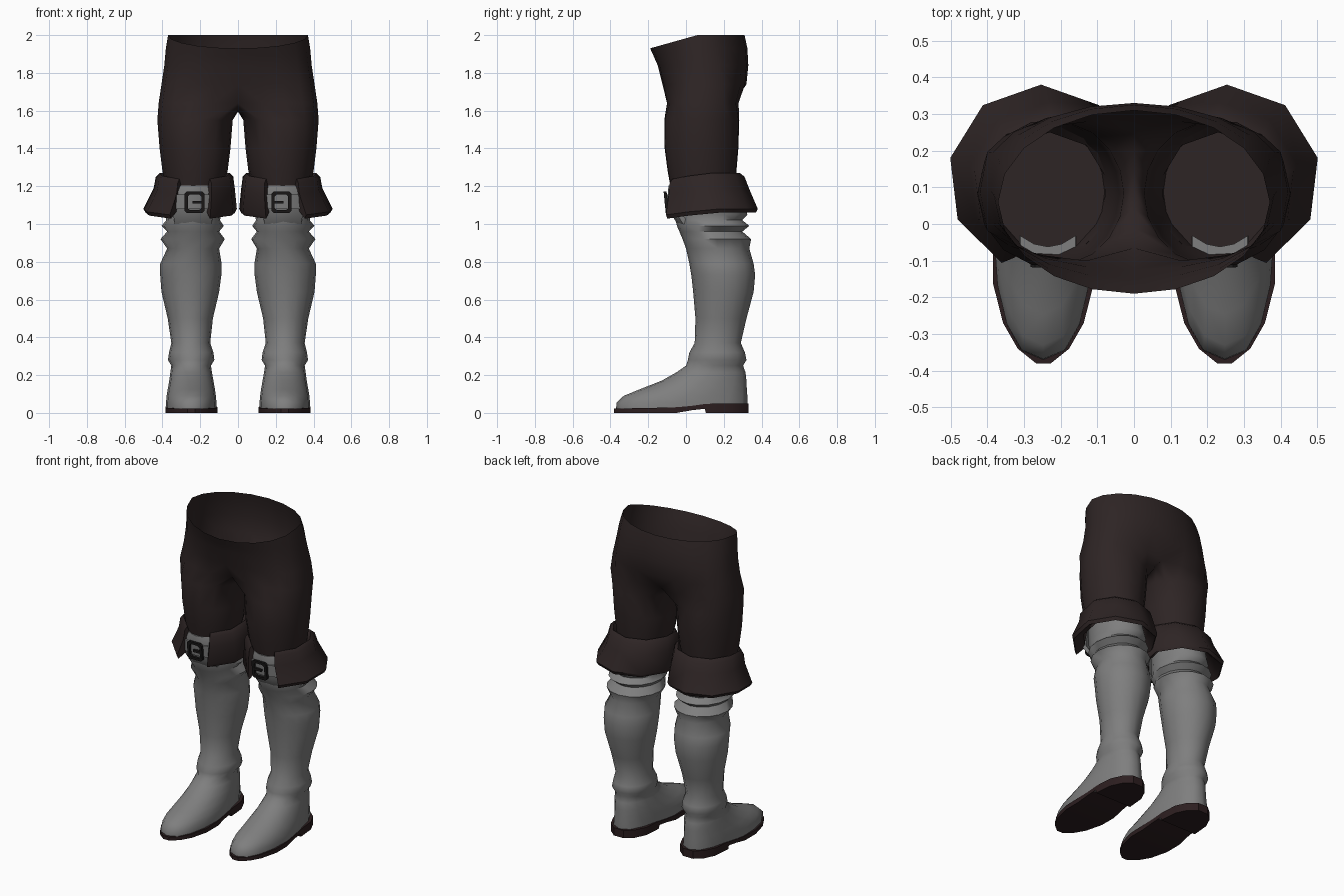
import bpy, bmesh, math
from math import sin, cos, pi, radians

if "Cube" in bpy.data.objects:
    bpy.data.objects.remove(bpy.data.objects["Cube"])


def material(name, rgb):
    m = bpy.data.materials.new(name)
    m.diffuse_color = (*rgb, 1)
    m.use_nodes = True
    m.node_tree.nodes["Principled BSDF"].inputs["Base Color"].default_value = m.diffuse_color
    return m


CLOTH = material("dark brown cloth", (0.027, 0.018, 0.018))
LEATHER = material("grey leather", (0.21, 0.21, 0.21))
SOLE = material("dark red brown sole", (0.025, 0.013, 0.014))
METAL = material("black metal", (0.010, 0.009, 0.009))


def finish(name, bm, mat, angle=45, merge=False):
    """Turn a bmesh of the +x side into a mirrored, shaded object."""
    bmesh.ops.recalc_face_normals(bm, faces=bm.faces)
    me = bpy.data.meshes.new(name)
    bm.to_mesh(me)
    bm.free()
    me.materials.append(mat)
    ob = bpy.data.objects.new(name, me)
    bpy.context.collection.objects.link(ob)
    mod = ob.modifiers.new("mirror", 'MIRROR')
    mod.use_mirror_merge = merge
    bpy.ops.object.select_all(action='DESELECT')
    ob.select_set(True)
    bpy.context.view_layer.objects.active = ob
    bpy.ops.object.shade_smooth_by_angle(angle=radians(angle))
    return ob


def oval(z, x0, x1, y0, y1, angles, yc=None, p=1.0):
    """Oval section in its bounds; angle 0 is the front, 90 the outer side."""
    yc = (y0 + y1) / 2 if yc is None else yc
    pts = []
    for a in angles:
        s, c = sin(radians(a)), cos(radians(a))
        x = (x0 + x1) / 2 + (x1 - x0) / 2 * math.copysign(abs(s) ** p, s)
        y = yc - c * ((yc - y0) if c > 0 else (y1 - yc))
        pts.append((x, y, z))
    return pts


def skin(bm, rings, closed=True):
    """Join rings of equal length with quads."""
    for a, b in zip(rings, rings[1:]):
        n = len(a)
        for i in range(n if closed else n - 1):
            j = (i + 1) % n
            bm.faces.new((a[i], a[j], b[j], b[i]))


def add(bm, pts):
    return [bm.verts.new(p) for p in pts]


# Trousers: open hip arcs that split into closed leg rings at the crotch
bm = bmesh.new()
hips = []
for z, w, yf, yb, p in [(2.0, .37, -.19, .31, 1), (1.93, .382, -.172, .325, .95),
                        (1.84, .39, -.150, .33, .85), (1.74, .405, -.125, .32, .7),
                        (1.64, .42, -.105, .283, .5)]:
    arc = []
    for k in range(11):
        s, c = sin(pi * k / 10), cos(pi * k / 10)
        y = (yf + yb) / 2 - (yb - yf) / 2 * math.copysign(abs(c) ** p, c)
        dip = .07 * max(0, c) * max(0, (z - 1.84) / .16)
        if z < 1.7 and k in (0, 10):
            y += .04 if k == 0 else -.03
        arc.append((0 if k in (0, 10) else w * s, y, z - dip))
    hips.append(add(bm, arc))
skin(bm, hips, closed=False)
front, back = hips[-1][0].co.y, hips[-1][10].co.y
inner = [(0, back + (front - back) * i / 6, 1.64 - .045 * sin(pi * i / 6))
         for i in range(1, 6)]
legs = [hips[-1] + add(bm, inner)]
turn = [-35 + 25 * k for k in range(11)] + [215 + 110 * i / 6 for i in range(1, 6)]
for s in [(1.55, .028, .427, -.118, .285), (1.4, .040, .415, -.116, .28),
          (1.28, .055, .40, -.10, .27), (1.2, .08, .385, -.085, .26)]:
    legs.append(add(bm, oval(*s, turn)))
skin(bm, legs)
bm.faces.new(legs[-1])
finish("trousers", bm, CLOTH, 60, merge=True)

# Cuffs: a folded flaring band, open at the front
bm = bmesh.new()
turn = [25 + 310 * k / 8 for k in range(9)]
rings = []
for s in [(1.22, .07, .39, -.075, .25), (1.27, .04, .42, -.09, .285),
          (1.25, .02, .44, -.105, .31), (1.19, .012, .452, -.112, .333),
          (1.08, .0, .507, -.130, .38), (1.06, .01, .495, -.122, .37),
          (1.10, .06, .43, -.08, .33)]:
    pts = oval(*s, turn)
    rings.append(add(bm, [(x, y, z - .035 * max(0, cos(radians(a))))
                          for (x, y, z), a in zip(pts, turn)]))
skin(bm, rings + [rings[0]], closed=False)
bm.faces.new([r[0] for r in rings])
bm.faces.new([r[-1] for r in rings])
finish("cuffs", bm, CLOTH, 40)

# Boots: wrinkled shaft flowing into a pointed foot
bm = bmesh.new()
turn = [22.5 * k for k in range(16)]
shaft = [(1.15, .10, .38, -.07, .30), (1.05, .09, .385, -.06, .325),
         (1.02, .095, .38, -.055, .298), (.99, .075, .405, -.048, .335),
         (.96, .10, .375, -.035, .298), (.92, .07, .41, -.018, .345),
         (.87, .10, .375, .0, .335), (.79, .087, .412, .018, .358),
         (.73, .088, .412, .028, .366), (.64, .10, .405, .038, .358),
         (.5, .133, .372, .05, .32), (.37, .147, .353, .046, .29),
         (.32, .13, .365, .018, .312), (.28, .125, .371, .01, .32),
         (.25, .143, .353, .0, .302)]
foot = [(.215, .138, .358, -.05, .315, .13, 1.0), (.17, .130, .364, -.13, .32, .10, 1.0),
        (.125, .122, .372, -.245, .322, .05, .95), (.09, .117, .378, -.33, .325, .0, .9),
        (.055, .114, .381, -.368, .326, -.04, .85), (.02, .114, .381, -.37, .326, -.04, .85)]
rings = [add(bm, oval(*s, turn)) for s in shaft]
rings += [add(bm, oval(*s[:5], turn, s[5], s[6])) for s in foot]
skin(bm, rings)
bm.faces.new(rings[0])
bm.faces.new(rings[-1])
finish("boots", bm, LEATHER, 60)

# Soles: slabs along the foot with a raised arch and a heel block
bm = bmesh.new()
rings = []
for y, w, top, low in [(-.38, .02, .022, 0), (-.34, .07, .023, 0), (-.27, .11, .025, 0),
                       (-.16, .138, .027, 0), (-.05, .138, .030, 0), (.03, .132, .037, .014),
                       (.10, .128, .047, .022), (.105, .128, .048, 0), (.22, .118, .05, 0),
                       (.29, .085, .05, 0), (.332, .035, .05, 0)]:
    rings.append(add(bm, [(.247 + sx * w, y, z)
                          for sx, z in ((-1, low), (1, low), (1, top), (-1, top))]))
skin(bm, rings)
bm.faces.new(rings[0])
bm.faces.new(rings[-1])
finish("soles", bm, SOLE, 30)


def curved_plate(name, mat, levels, thick):
    """Bowed plate from (z, x0, x1, y) levels, standing before the knee."""
    bm = bmesh.new()
    rows = []
    for z, x0, x1, y in levels:
        us = [i / 4 for i in range(5)]
        fr = [(x0 + (x1 - x0) * u, y + .12 * (u - .5) ** 2, z) for u in us]
        rows.append(add(bm, fr + [(x, yy + thick, z) for x, yy, z in fr[::-1]]))
    skin(bm, rows)
    bm.faces.new(rows[0])
    bm.faces.new(rows[-1])
    return finish(name, bm, mat, 40)


# Knee tongues and the straps across them
curved_plate("knee_tongues", LEATHER, [(1.205, .16, .31, -.092), (1.17, .145, .325, -.096),
                                       (1.06, .13, .345, -.084), (1.0, .14, .335, -.045)], .03)
curved_plate("knee_straps", LEATHER, [(1.155, .135, .335, -.103), (1.08, .135, .34, -.096)], .015)

# Buckles: a rectangular frame with a prong
bm = bmesh.new()
CX, CZ, Y = .23, 1.115, -.105


def loop(hw, hz, y, cut=.012):
    out = [(hw - cut, -hz), (hw, cut - hz), (hw, hz - cut), (hw - cut, hz),
           (cut - hw, hz), (-hw, hz - cut), (-hw, cut - hz), (cut - hw, -hz)]
    return add(bm, [(CX + x, y - .10 * z, CZ + z) for x, z in out])


frame = [loop(.052, .058, Y + .008), loop(.052, .058, Y - .008),
         loop(.036, .042, Y - .008), loop(.036, .042, Y + .008)]
skin(bm, frame + [frame[0]])
prong = [add(bm, [(x, Y + dy, CZ + dz) for dy, dz in
                  ((-.008, -.007), (-.008, .007), (.008, .007), (.008, -.007))])
         for x in (CX - .042, CX + .012)]
skin(bm, prong)
bm.faces.new(prong[0])
bm.faces.new(prong[1])
finish("buckles", bm, METAL, 30)
